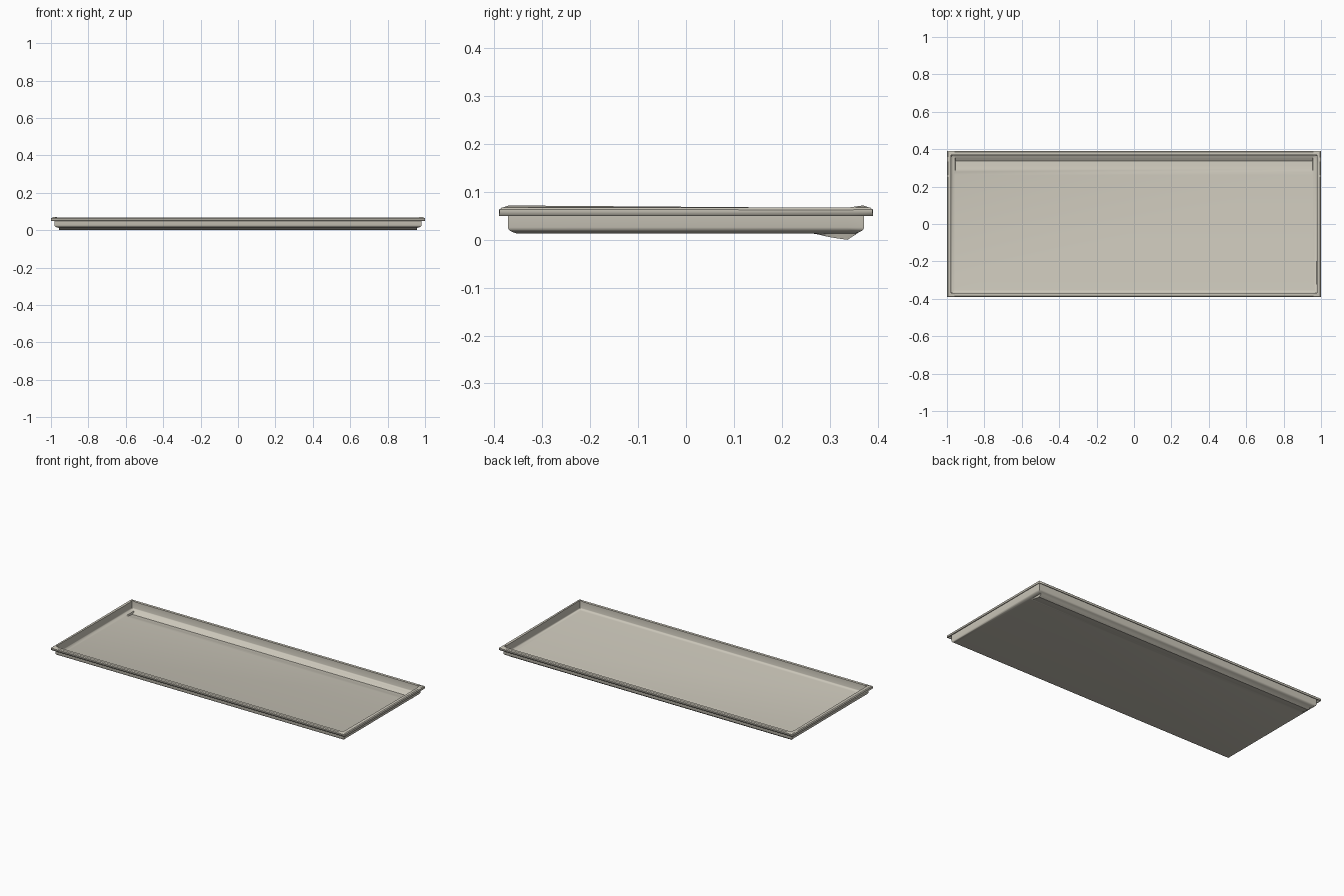
import bpy, bmesh

if "Cube" in bpy.data.objects:
    bpy.data.objects.remove(bpy.data.objects["Cube"])

# Single warm grey colour
mat = bpy.data.materials.new("warm_grey")
mat.diffuse_color = (0.60, 0.57, 0.49, 1)
mat.use_nodes = True
mat.node_tree.nodes["Principled BSDF"].inputs["Base Color"].default_value = mat.diffuse_color

HX, HY, T = 0.9965, 0.3865, 0.0035   # half sizes of the skin, sheet thickness
FLOOR = 0.0135

# Section from the rim lip, over the flange, down the wall to the floor: (inset, z)
section = [(0, 0.05), (0, 0.061), (0.003, 0.0635), (0.0145, 0.0635),
           (0.0145, 0.026), (0.0162, 0.0215), (0.0205, 0.018),
           (0.0265, 0.0153), (0.0325, FLOOR)]

bm = bmesh.new()


def ring(inset, z):
    x, y = HX - inset, HY - inset
    return [bm.verts.new(p) for p in
            ((-x, -y, z), (x, -y, z), (x, y, z), (-x, y, z))]


# Rim, walls and floor as nested rectangles
rings = [ring(*p) for p in section]
for a, b in zip(rings, rings[1:]):
    for k in range(4):
        n = (k + 1) % 4
        bm.faces.new((a[k], a[n], b[n], b[k]))
bm.faces.new(rings[-1])


def cut(co, no):
    geom = bm.verts[:] + bm.edges[:] + bm.faces[:]
    bmesh.ops.bisect_plane(bm, geom=geom, plane_co=co, plane_no=no, dist=1e-6)


# Drain trough along the back: cut the floor in strips and lower them
trough = {0.262: FLOOR, 0.278: 0.0108, 0.294: 0.0068, 0.313: 0.0034,
          0.337: 0.0, HY - 0.0325: 0.0108}
for y in list(trough)[:-1]:
    cut((0, y, 0), (0, 1, 0))
for x in (-0.959, -0.956, 0.956, 0.959):
    cut((x, 0, 0), (1, 0, 0))
for v in bm.verts:
    if abs(v.co.x) < 0.957 and abs(v.co.z - FLOOR) < 1e-5:
        for y, z in trough.items():
            if abs(v.co.y - y) < 1e-4:
                v.co.z = z
                break

me = bpy.data.meshes.new("tray")
bm.to_mesh(me)
bm.free()
me.materials.append(mat)
tray = bpy.data.objects.new("tray", me)
bpy.context.collection.objects.link(tray)

# Smooth the rounded bends, keep corners crisp
bpy.context.view_layer.objects.active = tray
tray.select_set(True)
bpy.ops.object.shade_smooth_by_angle(angle=0.6)

# Sheet thickness towards the inside of the tray
mod = tray.modifiers.new("thickness", "SOLIDIFY")
mod.thickness = T
mod.offset = 1
mod.use_even_offset = True
